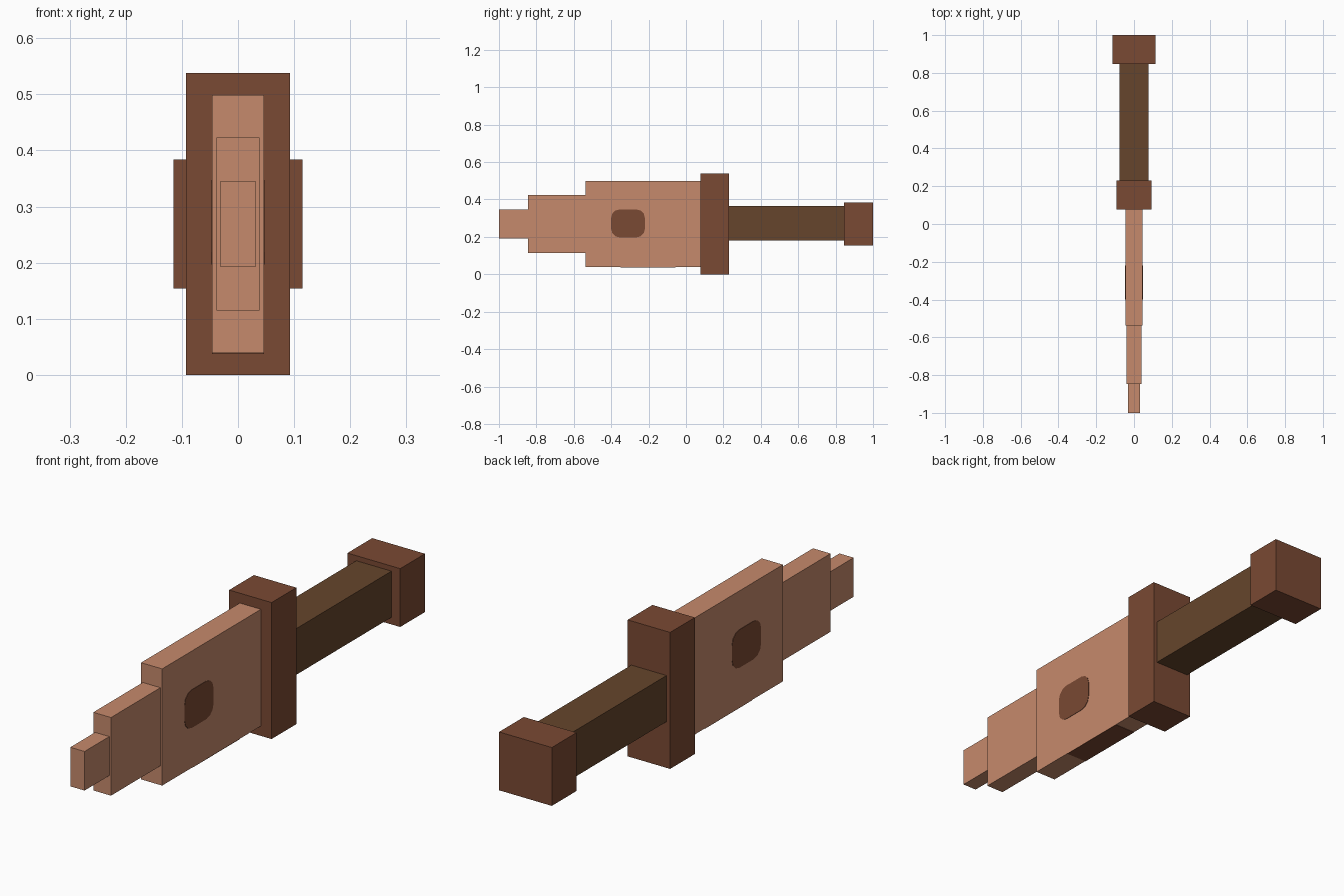
import bpy, bmesh
from mathutils import Matrix, Vector

cube = bpy.data.objects.get("Cube")
if cube:
    bpy.data.objects.remove(cube, do_unlink=True)


def material(name, rgb):
    mat = bpy.data.materials.new(name)
    mat.use_nodes = True
    color = (*rgb, 1)
    mat.diffuse_color = color
    bsdf = mat.node_tree.nodes["Principled BSDF"]
    bsdf.inputs["Base Color"].default_value = color
    bsdf.inputs["Roughness"].default_value = 0.9
    return mat


copper = material("copper", (0.565, 0.254, 0.150))
brown = material("reddish_brown", (0.195, 0.067, 0.033))
leather = material("dark_leather", (0.133, 0.060, 0.025))

MID_Z = 0.269


def box(name, mat, y0, y1, width, height, x=0, z=MID_Z, corner=0):
    """Box between y0 and y1; corner rounds the edges that run along x."""
    bm = bmesh.new()
    size = Matrix.Diagonal((width, y1 - y0, height, 1))
    bmesh.ops.create_cube(bm, size=1, matrix=size)
    if corner:
        edges = [e for e in bm.edges
                 if abs((e.verts[0].co - e.verts[1].co).normalized().x) > 0.9]
        bmesh.ops.bevel(bm, geom=edges, offset=corner, segments=3,
                        profile=0.5, affect='EDGES')
    mesh = bpy.data.meshes.new(name)
    bm.to_mesh(mesh)
    bm.free()
    mesh.materials.append(mat)
    obj = bpy.data.objects.new(name, mesh)
    obj.location = Vector((x, (y0 + y1) / 2, z))
    bpy.context.collection.objects.link(obj)
    return obj


# Stepped blade
box("blade_tip", copper, -1.0, -0.846, 0.062, 0.154)
box("blade_middle", copper, -0.846, -0.538, 0.077, 0.308)
box("blade_base", copper, -0.538, 0.077, 0.092, 0.46)

# Guard, grip and pommel
box("guard", brown, 0.077, 0.231, 0.185, 0.538)
box("grip", leather, 0.231, 0.846, 0.154, 0.182, z=0.273)
box("pommel", brown, 0.846, 1.0, 0.23, 0.23)

# Rounded spot on both sides of the blade
for side, label in ((1, "left"), (-1, "right")):
    box("blade_spot_" + label, brown, -0.4, -0.22, 0.003, 0.15,
        x=side * 0.046, z=0.272, corner=0.045)

# Dark band under the blade
box("blade_under_band", brown, -0.35, -0.055, 0.092, 0.003, z=0.039)
